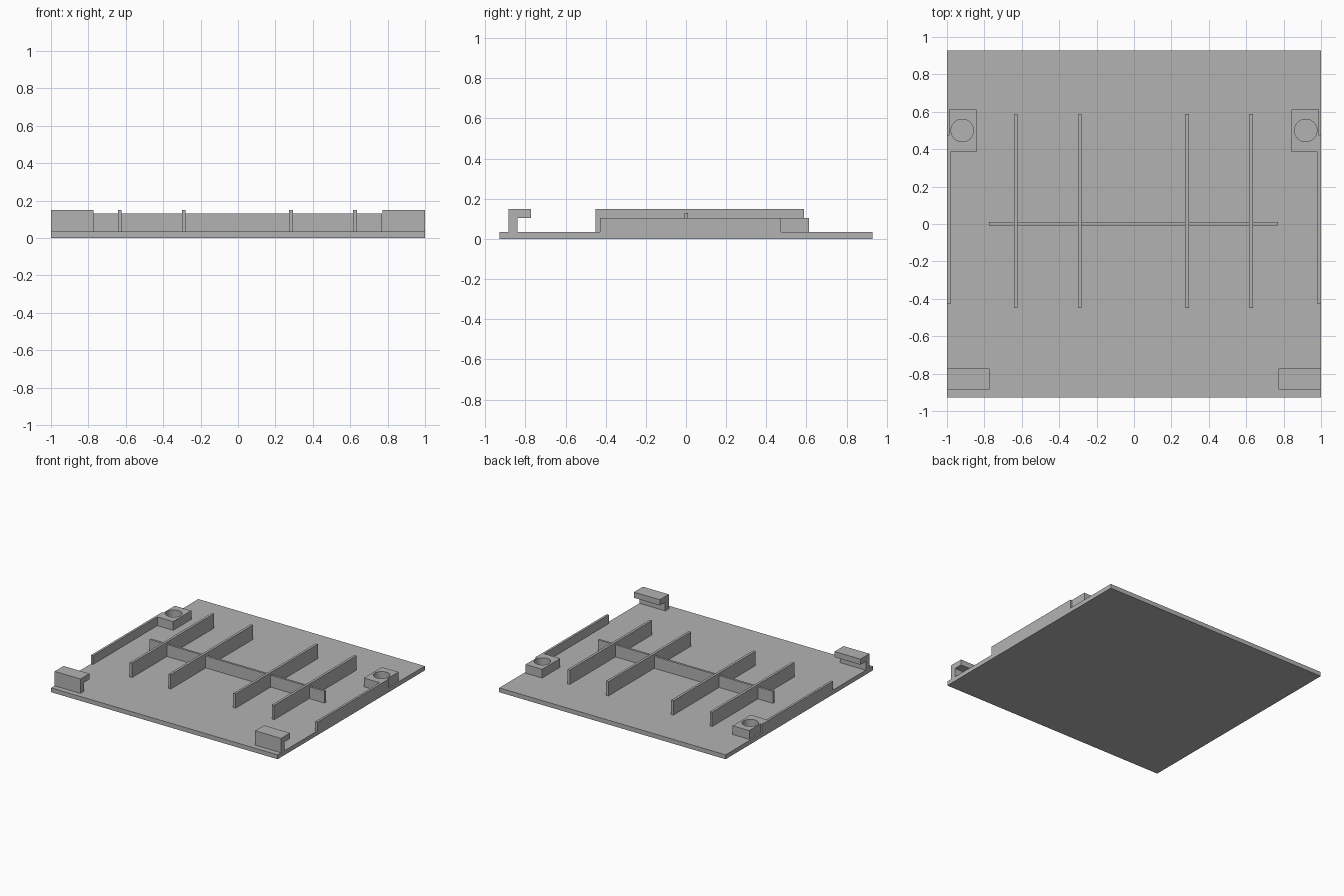
import bpy, bmesh, math

cube = bpy.data.objects.get("Cube")
if cube:
    bpy.data.objects.remove(cube, do_unlink=True)

grey = bpy.data.materials.new("plain grey")
grey.use_nodes = True
COLOUR = (0.45, 0.45, 0.45, 1)
grey.diffuse_color = COLOUR
grey.node_tree.nodes["Principled BSDF"].inputs["Base Color"].default_value = COLOUR

BASE = 0.035   # top of the plate
LOW = 0.105    # top of side walls and bosses
HIGH = 0.15    # top of ribs and hooks


def finish(name, bm):
    bmesh.ops.recalc_face_normals(bm, faces=bm.faces)
    mesh = bpy.data.meshes.new(name)
    bm.to_mesh(mesh)
    bm.free()
    mesh.materials.append(grey)
    obj = bpy.data.objects.new(name, mesh)
    bpy.context.collection.objects.link(obj)
    return obj


def box(name, x, y, z):
    bm = bmesh.new()
    bmesh.ops.create_cube(bm, size=1)
    for v in bm.verts:
        for i, (lo, hi) in enumerate((x, y, z)):
            v.co[i] = hi if v.co[i] > 0 else lo
    return finish(name, bm)


def prism(name, profile, x0, x1):
    # Sweep a (y, z) outline along x
    bm = bmesh.new()
    face = bm.faces.new([bm.verts.new((x0, y, z)) for y, z in profile])
    ext = bmesh.ops.extrude_face_region(bm, geom=[face])
    for v in ext["geom"]:
        if isinstance(v, bmesh.types.BMVert):
            v.co.x = x1
    return finish(name, bm)


def drill(obj, x, y, radius):
    # Cut a round hole down to the plate
    bm = bmesh.new()
    bmesh.ops.create_cone(bm, cap_ends=True, segments=48, radius1=radius,
                          radius2=radius, depth=1)
    bmesh.ops.translate(bm, verts=bm.verts, vec=(x, y, 0.1))
    cutter = finish("hole_cutter", bm)
    cutter.hide_render = True
    mod = obj.modifiers.new("hole", "BOOLEAN")
    mod.operation = "DIFFERENCE"
    mod.solver = "EXACT"
    mod.object = cutter
    bpy.ops.object.select_all(action="DESELECT")
    bpy.context.view_layer.objects.active = obj
    obj.select_set(True)
    bpy.ops.object.modifier_apply(modifier=mod.name)
    bpy.data.objects.remove(cutter, do_unlink=True)
    bpy.ops.object.shade_smooth_by_angle(angle=math.radians(30))


# Base plate
box("base_plate", (-1, 1), (-0.928, 0.928), (0, BASE))

# Long ribs and the lower cross rib
for i, x in enumerate((-0.632, -0.29, 0.283, 0.625)):
    box(f"long_rib_{i + 1}", (x - 0.01, x + 0.01), (-0.45, 0.588), (BASE, HIGH))
box("cross_rib", (-0.775, 0.77), (-0.007, 0.01), (BASE, 0.13))

# Mirrored parts: side walls, bosses with holes, front hooks
hook = [(-0.885, BASE), (-0.84, BASE), (-0.84, LOW),
        (-0.772, LOW), (-0.772, HIGH), (-0.885, HIGH)]
for side, s in (("left", 1), ("right", -1)):
    box(f"{side}_side_wall", sorted((s, s * 0.982)), (-0.428, 0.472), (BASE, LOW))
    boss = box(f"{side}_boss", sorted((s * 0.842, s * 0.988)), (0.385, 0.613), (BASE, LOW))
    drill(boss, s * 0.918, 0.5, 0.06)
    prism(f"{side}_hook", hook, s * 0.772, s)
